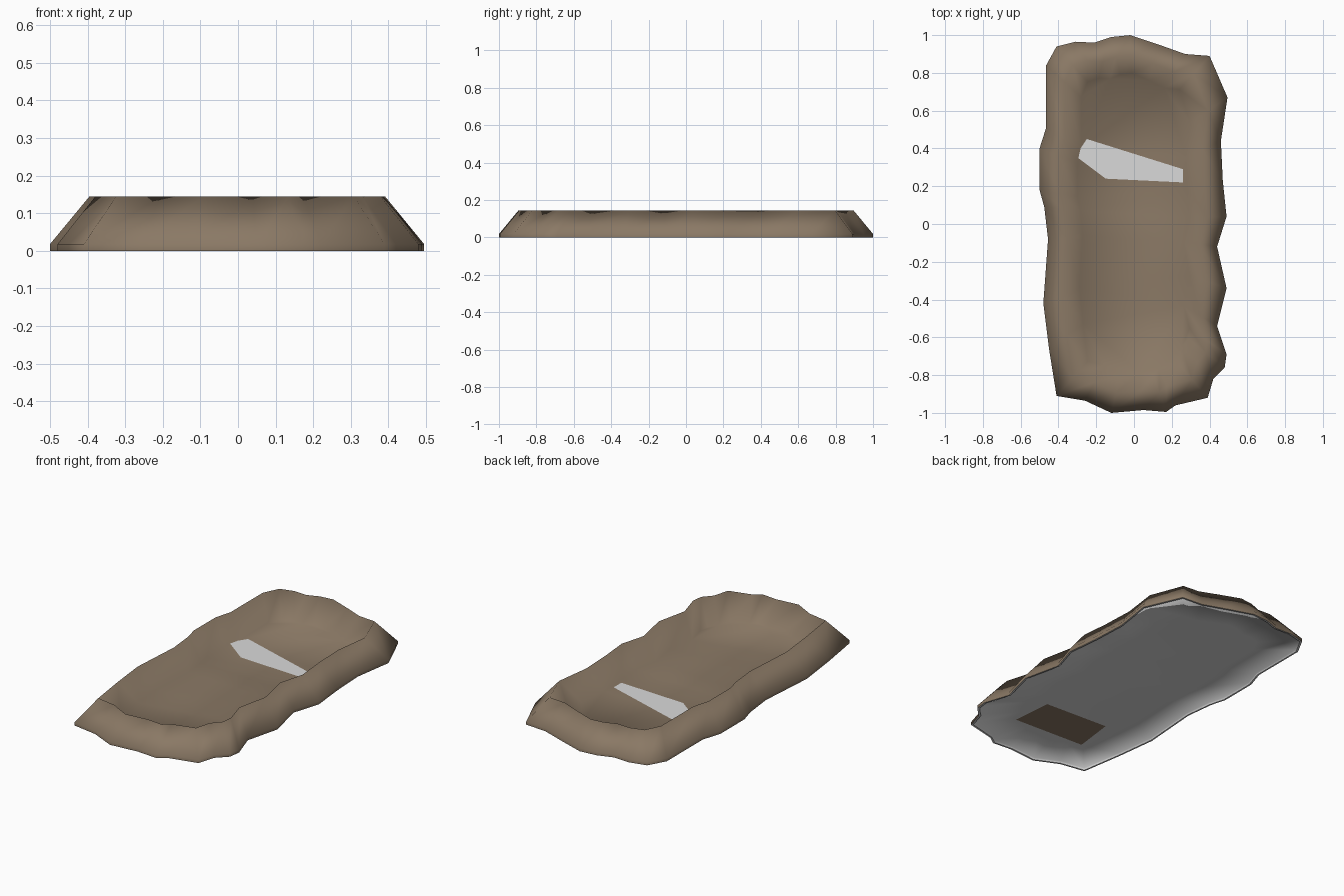
import bpy, bmesh

if "Cube" in bpy.data.objects:
    bpy.data.objects.remove(bpy.data.objects["Cube"])

def material(name, rgb):
    m = bpy.data.materials.new(name)
    m.diffuse_color = (*rgb, 1)
    m.use_nodes = True
    m.node_tree.nodes["Principled BSDF"].inputs["Base Color"].default_value = m.diffuse_color
    return m

BROWN = material("earth brown", (0.255, 0.19, 0.13))
GREY = material("pale grey", (0.7, 0.7, 0.7))

# Ragged footprint, clockwise from the back left corner
OUTLINE = [(-.41, .94), (-.31, .965), (-.21, .96), (-.12, .99), (-.02, 1), (.13, .95),
           (.27, .90), (.40, .89), (.495, .67), (.46, .44), (.47, .23), (.49, .04),
           (.44, -.12), (.49, -.34), (.44, -.54), (.49, -.69), (.48, -.76),
           (.42, -.82), (.39, -.92), (.22, -.96), (.17, -.995), (.05, -.985),
           (-.12, -1), (-.26, -.935), (-.41, -.91), (-.45, -.66), (-.48, -.42),
           (-.455, -.08), (-.475, .09), (-.5, .18), (-.5, .40), (-.465, .51), (-.465, .84)]
FLOOR = 0.022

def make(name, rings, mat, cap=True, flip=False):
    """Loft of (inset, z) copies of the outline, closed by a flat floor."""
    bm = bmesh.new()
    loops = [[bm.verts.new((x * (1 - d / .5), y * (1 - d), z)) for x, y in OUTLINE]
             for d, z in rings]
    n = len(OUTLINE)
    for a, b in zip(loops, loops[1:]):
        for i in range(n):
            j = (i + 1) % n
            bm.faces.new((a[j], a[i], b[i], b[j]))
    if cap:
        floor = bm.faces.new(loops[-1][::-1])
        bmesh.ops.triangulate(bm, faces=[floor])
    if flip:
        bmesh.ops.reverse_faces(bm, faces=bm.faces[:])
    finish(name, bm, mat)

def finish(name, bm, mat):
    me = bpy.data.meshes.new(name)
    bm.to_mesh(me)
    bm.free()
    me.materials.append(mat)
    for p in me.polygons:
        p.use_smooth = True
    bpy.context.collection.objects.link(bpy.data.objects.new(name, me))

def patch(name, pts, z, mat):
    bm = bmesh.new()
    bm.faces.new([bm.verts.new((x, y, z)) for x, y in pts])
    finish(name, bm, mat)

# Outer skin: low wall, sloping bank, raised rim, sunken floor
make("outer_bank", [(0, 0), (0, .018), (.105, .145), (.2, FLOOR)], BROWN)

# Shallow lining under the floor, open underneath
make("inner_lining", [(.01, 0), (.012, .012), (.2, FLOOR - .004)], GREY, flip=True)

# Narrow underside lip joining skin and lining
make("bottom_lip", [(0, 0), (.01, 0)], GREY, cap=False, flip=True)

# Lining showing through the floor, and skin showing through below
patch("floor_gap", [(-.31, .36), (-.15, .24), (.26, .22), (.26, .29), (-.25, .45)],
      FLOOR + .002, GREY)
patch("underside_patch", [(-.23, -.72), (-.2, -.48), (.2, -.5), (.22, -.74)],
      FLOOR - .006, BROWN)
